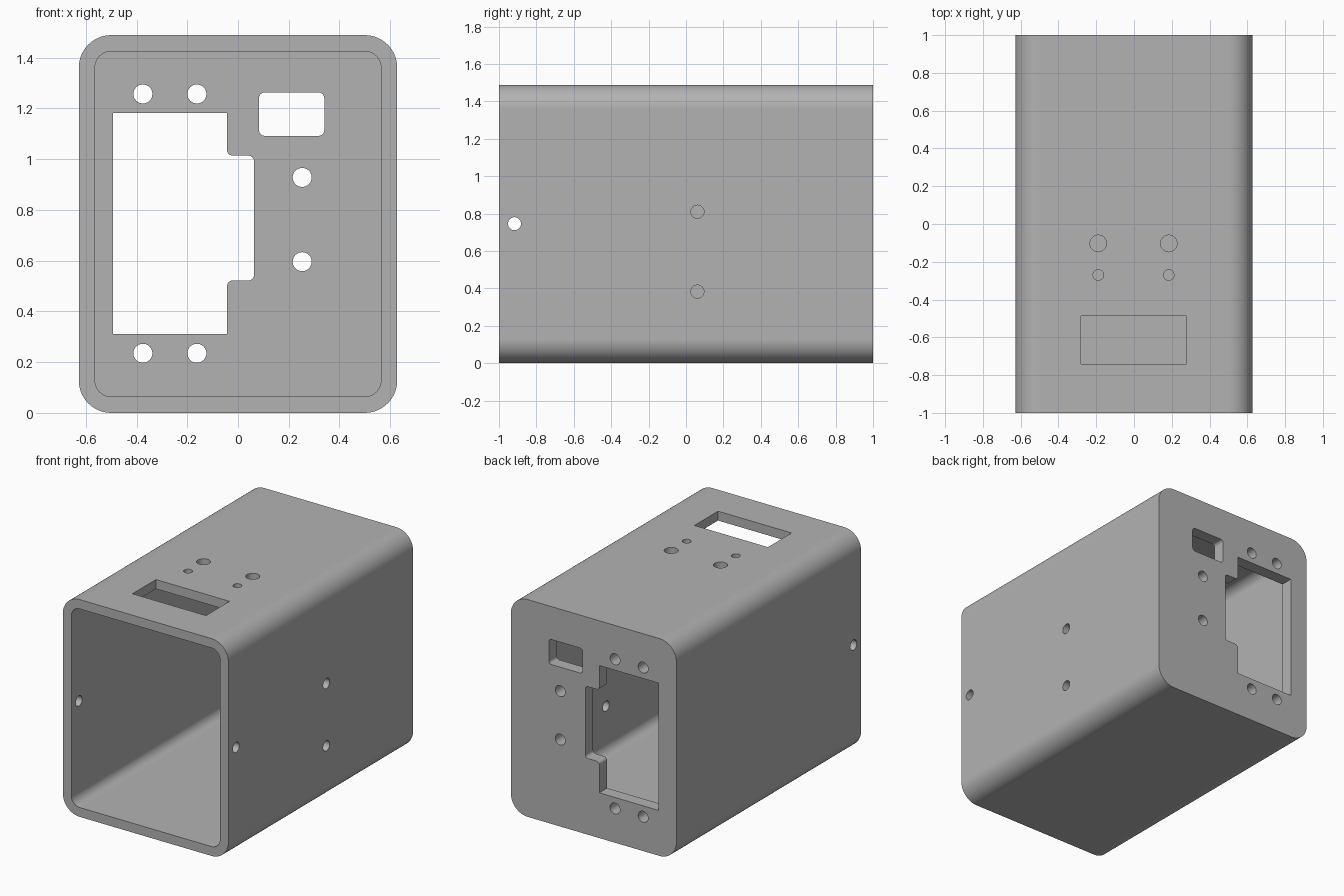
import bpy
import bmesh
import math
from mathutils import Matrix

if "Cube" in bpy.data.objects:
    bpy.data.objects.remove(bpy.data.objects["Cube"], do_unlink=True)

grey = bpy.data.materials.new("plain grey")
grey.use_nodes = True
GREY = (0.45, 0.45, 0.45, 1)
grey.diffuse_color = GREY
grey.node_tree.nodes["Principled BSDF"].inputs["Base Color"].default_value = GREY

# Each matrix maps a flat profile (u, v) and a depth onto one side of the case
ALONG_Y = Matrix(((1, 0, 0, 0), (0, 0, 1, 0), (0, 1, 0, 0), (0, 0, 0, 1)))
ALONG_X = Matrix(((0, 0, 1, 0), (1, 0, 0, 0), (0, 1, 0, 0), (0, 0, 0, 1)))
ALONG_Z = Matrix.Identity(4)


def rounded(corners, segments=6):
    """Outline from (u, v, radius) right-angled corners, rounded where radius > 0."""
    points = []
    count = len(corners)
    for i, (u, v, r) in enumerate(corners):
        if r == 0:
            points.append((u, v))
            continue
        legs = []
        for other in (corners[i - 1], corners[(i + 1) % count]):
            du, dv = other[0] - u, other[1] - v
            length = math.hypot(du, dv)
            legs.append((r * du / length, r * dv / length))
        (au, av), (bu, bv) = legs
        for k in range(segments + 1):
            t = math.pi / 2 * k / segments
            a, b = 1 - math.sin(t), 1 - math.cos(t)
            points.append((u + a * au + b * bu, v + a * av + b * bv))
    return points


def rect(u0, u1, v0, v1, r=0, segments=6):
    return rounded([(u0, v0, r), (u1, v0, r), (u1, v1, r), (u0, v1, r)], segments)


def circle(u, v, r, segments=32):
    angles = [2 * math.pi * k / segments for k in range(segments)]
    return [(u + r * math.cos(a), v + r * math.sin(a)) for a in angles]


def prism(name, outline, start, end, axes):
    bm = bmesh.new()
    low = [bm.verts.new(axes @ Matrix.Translation((u, v, start)).translation) for u, v in outline]
    high = [bm.verts.new(axes @ Matrix.Translation((u, v, end)).translation) for u, v in outline]
    bm.faces.new(low)
    bm.faces.new(high)
    for i in range(len(low)):
        bm.faces.new((low[i - 1], low[i], high[i], high[i - 1]))
    bmesh.ops.recalc_face_normals(bm, faces=bm.faces)
    mesh = bpy.data.meshes.new(name)
    bm.to_mesh(mesh)
    bm.free()
    mesh.materials.append(grey)
    obj = bpy.data.objects.new(name, mesh)
    bpy.context.collection.objects.link(obj)
    return obj


# Outer body and the cavity, open at the front with a thicker back wall
W, H, WALL, BACK = 0.6275, 1.489, 0.064, 0.085
case = prism("case", rect(-W, W, 0, H, 0.128, 14), -1, 1, ALONG_Y)
cutters = [prism("cavity_cutter", rect(WALL - W, W - WALL, WALL, H - WALL, 0.064, 10),
                 -1.2, 1 - BACK, ALONG_Y)]


def cut(name, outline, start, end, axes):
    cutters.append(prism(name + "_cutter", outline, start, end, axes))


# Back wall: stepped socket window, small switch window, screw holes
R = 0.022
window = [(-0.493, 0.31, 0), (-0.043, 0.31, 0), (-0.043, 0.522, R), (0.063, 0.522, R),
          (0.063, 1.014, R), (-0.043, 1.014, R), (-0.043, 1.182, 0), (-0.493, 1.182, 0)]
cut("socket_window", rounded(window), 0.8, 1.2, ALONG_Y)
cut("switch_window", rect(0.083, 0.34, 1.092, 1.263, R), 0.8, 1.2, ALONG_Y)
back_holes = [(x, z) for x in (-0.375, -0.162) for z in (0.235, 1.257)]
back_holes += [(0.253, 0.596), (0.253, 0.928)]
for x, z in back_holes:
    cut("back_hole", circle(x, z, 0.0375), 0.8, 1.2, ALONG_Y)

# Top wall: rectangular slot with two pairs of holes behind it
cut("top_slot", rect(-0.281, 0.277, -0.742, -0.487), 1.3, 1.6, ALONG_Z)
for x in (-0.189, 0.184):
    cut("top_large_hole", circle(x, -0.103, 0.044), 1.3, 1.6, ALONG_Z)
    cut("top_small_hole", circle(x, -0.27, 0.028), 1.3, 1.6, ALONG_Z)

# Side walls: one hole through both near the front, two in the left wall only
cut("side_through_hole", circle(-0.917, 0.746, 0.035), -0.8, 0.8, ALONG_X)
for z in (0.383, 0.81):
    cut("side_hole", circle(0.061, z, 0.035), 0.5, 0.8, ALONG_X)

# Carve everything out, then bake the result and drop the cutters
for cutter in cutters:
    cutter.hide_render = True
    mod = case.modifiers.new(cutter.name, "BOOLEAN")
    mod.operation = "DIFFERENCE"
    mod.solver = "EXACT"
    mod.object = cutter
depsgraph = bpy.context.evaluated_depsgraph_get()
carved = bpy.data.meshes.new_from_object(case.evaluated_get(depsgraph))
case.modifiers.clear()
case.data = carved
carved.materials.clear()
carved.materials.append(grey)
for poly in carved.polygons:
    poly.material_index = 0
for cutter in cutters:
    bpy.data.objects.remove(cutter, do_unlink=True)

# Smooth rounded corners with crisp edges and flat walls
bpy.ops.object.select_all(action="DESELECT")
case.select_set(True)
bpy.context.view_layer.objects.active = case
bpy.ops.object.shade_smooth_by_angle(angle=math.radians(30))
weighted = case.modifiers.new("flat_walls", "WEIGHTED_NORMAL")
weighted.keep_sharp = True
